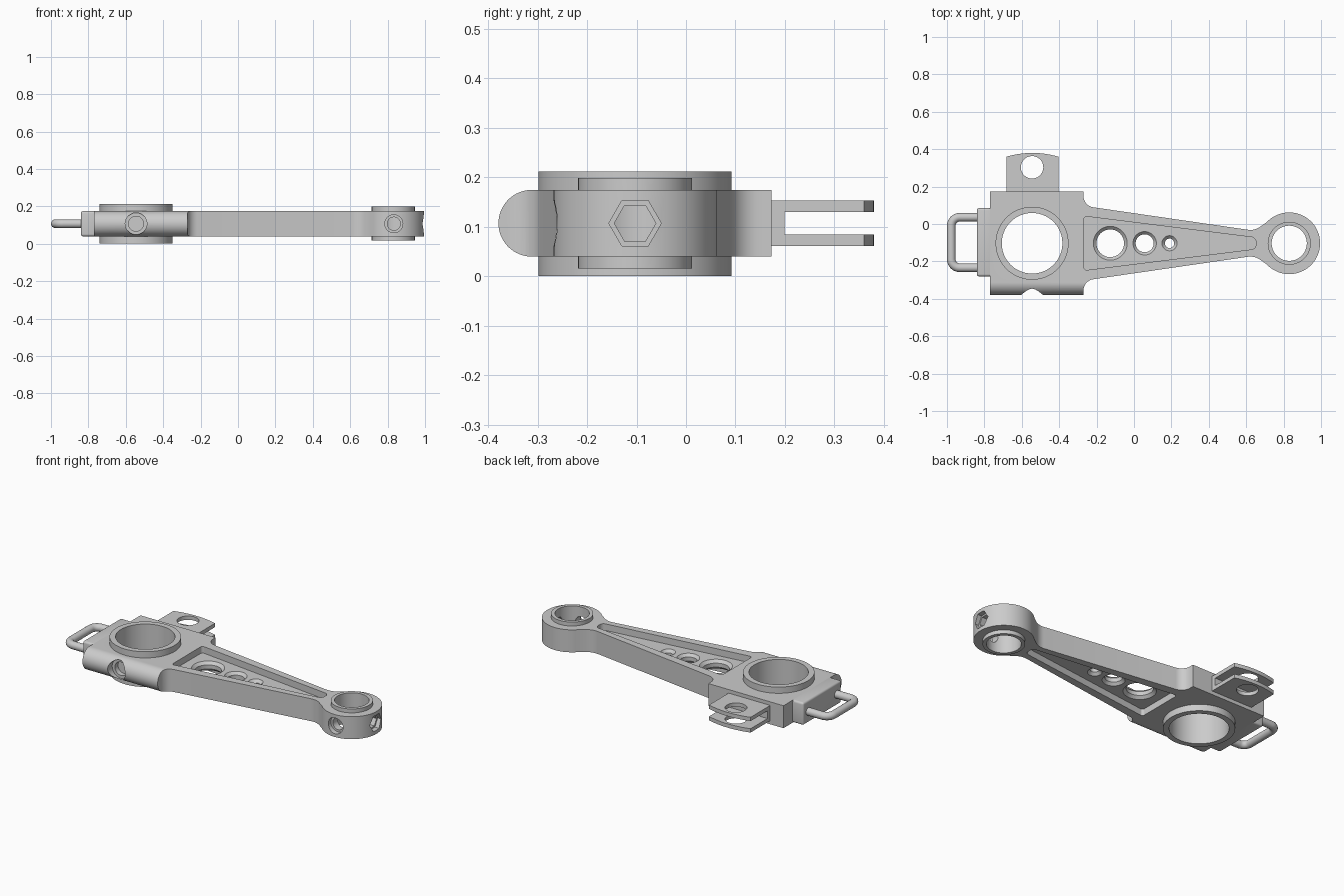
import bpy, bmesh
from math import sin, cos, pi, acos, tan
from mathutils import Vector

if "Cube" in bpy.data.objects:
    bpy.data.objects.remove(bpy.data.objects["Cube"])

CY, ZC = -0.103, 0.107          # arm centre line and mid height
BIG, SMALL = -0.545, 0.83       # bore centres along x


def circle(cx, cy, r, n=64):
    return [(cx + r * cos(2 * pi * i / n), cy + r * sin(2 * pi * i / n)) for i in range(n)]


def rounded(pts, n=8, closed=True):
    """Round each (x, y, r) corner with an arc."""
    out = []
    for i, (x, y, r) in enumerate(pts):
        p = Vector((x, y))
        if r == 0:
            out.append((x, y))
            continue
        a = (Vector(pts[i - 1][:2]) - p).normalized()
        b = (Vector(pts[(i + 1) % len(pts)][:2]) - p).normalized()
        ang = a.angle(b)
        c = p + (a + b).normalized() * r / sin(ang / 2)
        t = r / tan(ang / 2)
        s, e = p + a * t - c, p + b * t - c
        sweep = s.angle(e)
        for k in range(n + 1):
            f = k / n
            v = (s * sin((1 - f) * sweep) + e * sin(f * sweep)) / sin(sweep)
            out.append(tuple(c + v))
    return out


def prism(name, pts, lo, hi, axis='z', end=None):
    """Extrude a profile along an axis; end is an optional far profile."""
    place = {'x': lambda p, h: (h, p[0], p[1]),
             'y': lambda p, h: (p[0], h, p[1]),
             'z': lambda p, h: (p[0], p[1], h)}[axis]
    bm = bmesh.new()
    a = [bm.verts.new(place(p, lo)) for p in pts]
    b = [bm.verts.new(place(p, hi)) for p in (end or pts)]
    bm.faces.new(a)
    bm.faces.new(b)
    for i in range(len(a)):
        j = (i + 1) % len(a)
        bm.faces.new((a[i], a[j], b[j], b[i]))
    bmesh.ops.recalc_face_normals(bm, faces=bm.faces)
    me = bpy.data.meshes.new(name)
    bm.to_mesh(me)
    bm.free()
    ob = bpy.data.objects.new(name, me)
    bpy.context.collection.objects.link(ob)
    return ob


def activate(ob):
    bpy.ops.object.select_all(action='DESELECT')
    ob.select_set(True)
    bpy.context.view_layer.objects.active = ob


def boolean(ob, cutters, op='DIFFERENCE'):
    activate(ob)
    for c in cutters:
        c.hide_render = True
        m = ob.modifiers.new('cut', 'BOOLEAN')
        m.operation, m.object, m.solver = op, c, 'EXACT'
        bpy.ops.object.modifier_apply(modifier=m.name)


def bevel(ob, width, segments=4):
    activate(ob)
    m = ob.modifiers.new('bevel', 'BEVEL')
    m.width, m.segments = width, segments
    bpy.ops.object.modifier_apply(modifier=m.name)


# Body outline: square head, tapering arm, round small end
a0 = acos(-0.12 / 0.165)
arc = [(SMALL + 0.165 * cos(a0 - 2 * a0 * i / 48),
        CY + 0.165 * sin(a0 - 2 * a0 * i / 48), 0) for i in range(49)]
outline = [(-0.77, -0.45, 0), (-0.77, 0.173, 0), (-0.27, 0.173, 0), (-0.27, CY + 0.2, 0.06),
           (0.645, CY + 0.067, 0.09)] + arc + [
           (0.645, CY - 0.067, 0.09), (-0.27, CY - 0.2, 0.06), (-0.27, -0.45, 0)]
body = prism('rocker_body', rounded(outline), 0, 0.3)

# Side section gives the thickness and the rounded front edge
r = 0.0675
section = [(-0.3115 - r * sin(pi * i / 32), ZC + r * cos(pi * i / 32)) for i in range(33)]
section += [(0.6, ZC - r), (0.6, ZC + r)]
cutter_section = prism('section_cutter', section, -1.5, 1.5, 'x')
boolean(body, [cutter_section], 'INTERSECT')

cutters = [prism('big_bore', circle(BIG, CY, 0.18, 96), -1, 1),
           prism('small_bore', circle(SMALL, CY, 0.105), -1, 1)]

# Tapered pockets on both faces of the arm
pocket = rounded([(-0.268, CY + 0.145, 0.015), (0.652, CY + 0.03, 0.026),
                  (0.652, CY - 0.03, 0.026), (-0.268, CY - 0.145, 0.015)])
web = 0.028
cutters += [prism('top_pocket', pocket, ZC + web, 0.5),
            prism('bottom_pocket', pocket, -0.5, ZC - web)]

# Lightening holes with chamfered rims
for x, ro, ri in ((-0.127, 0.091, 0.074), (0.057, 0.063, 0.048), (0.19, 0.041, 0.025)):
    cutters.append(prism('web_hole', circle(x, CY, ri, 48), -1, 1))
    for s in (1, -1):
        cutters.append(prism('rim_cutter', circle(x, CY, ri, 48), ZC + s * (web - 0.016),
                             ZC + s * (web + 0.0005), end=circle(x, CY, ro, 48)))

# Stepped holes: blind one in the head, round and hex ones in the small end
cutters += [prism('head_hole_wide', circle(BIG, ZC, 0.058, 48), -0.6, -0.335, 'y'),
            prism('head_hole_deep', circle(BIG, ZC, 0.04, 48), -0.5, -0.305, 'y'),
            prism('side_hole_wide', circle(SMALL + 0.003, ZC, 0.048, 48), -0.5, -0.238, 'y'),
            prism('hex_hole_wide', circle(CY, ZC, 0.053, 6), 0.965, 1.2, 'x')]
through = [prism('side_hole_deep', circle(SMALL + 0.003, ZC, 0.035, 48), -0.5, CY, 'y'),
           prism('hex_hole_deep', circle(CY, ZC, 0.042, 6), SMALL, 1.2, 'x')]
boolean(body, cutters + through)

# Bushings
big_bush = prism('big_bushing', circle(BIG, CY, 0.195, 96), 0, 0.212)
big_core = prism('big_bush_core', circle(BIG, CY, 0.162, 96), -1, 1)
boolean(big_bush, [big_core])
small_bush = prism('small_bushing', circle(SMALL, CY, 0.115), 0.016, 0.198)
small_core = prism('small_bush_core', circle(SMALL, CY, 0.094), -1, 1)
boolean(small_bush, [small_core] + through)

# End plate behind the handle
plate = prism('end_plate', [(-0.84, -0.28), (-0.755, -0.28), (-0.755, 0.085), (-0.84, 0.085)],
              ZC - r, ZC + r)
bevel(plate, 0.012)

# Clevis: fork with arched end and pin hole
x0, x1 = -0.682, -0.405
arch = [(x1 + (x0 - x1) * i / 16, 0.36 + 0.02 * (1 - (i / 8 - 1) ** 2)) for i in range(17)]
clevis = prism('clevis', [(x0, 0.165), (x1, 0.165)] + arch, 0.061, 0.153)
slot = prism('clevis_slot', [(-1, 0.199), (0, 0.199), (0, 0.6), (-1, 0.6)], 0.084, 0.13)
pin = prism('clevis_pin_hole', circle(BIG, 0.303, 0.06, 48), -1, 1)
boolean(clevis, [slot, pin])

# Round bar handle
path = rounded([(-0.82, 0.036, 0), (-0.977, 0.036, 0.045), (-0.977, -0.234, 0.045),
                (-0.82, -0.234, 0)])
cu = bpy.data.curves.new('handle', 'CURVE')
cu.dimensions = '3D'
cu.bevel_depth, cu.bevel_resolution, cu.use_fill_caps = 0.023, 6, True
sp = cu.splines.new('POLY')
sp.points.add(len(path) - 1)
for pt, (x, y) in zip(sp.points, path):
    pt.co = (x, y, ZC, 1)
handle = bpy.data.objects.new('handle', cu)
bpy.context.collection.objects.link(handle)
activate(handle)
bpy.ops.object.convert(target='MESH')
handle = bpy.context.object

# Drop cutters and shade the parts
parts = [body, big_bush, small_bush, plate, clevis, handle]
for ob in list(bpy.data.objects):
    if ob not in parts:
        bpy.data.objects.remove(ob)
for ob in parts:
    activate(ob)
    bpy.ops.object.shade_smooth_by_angle(angle=pi / 6)
